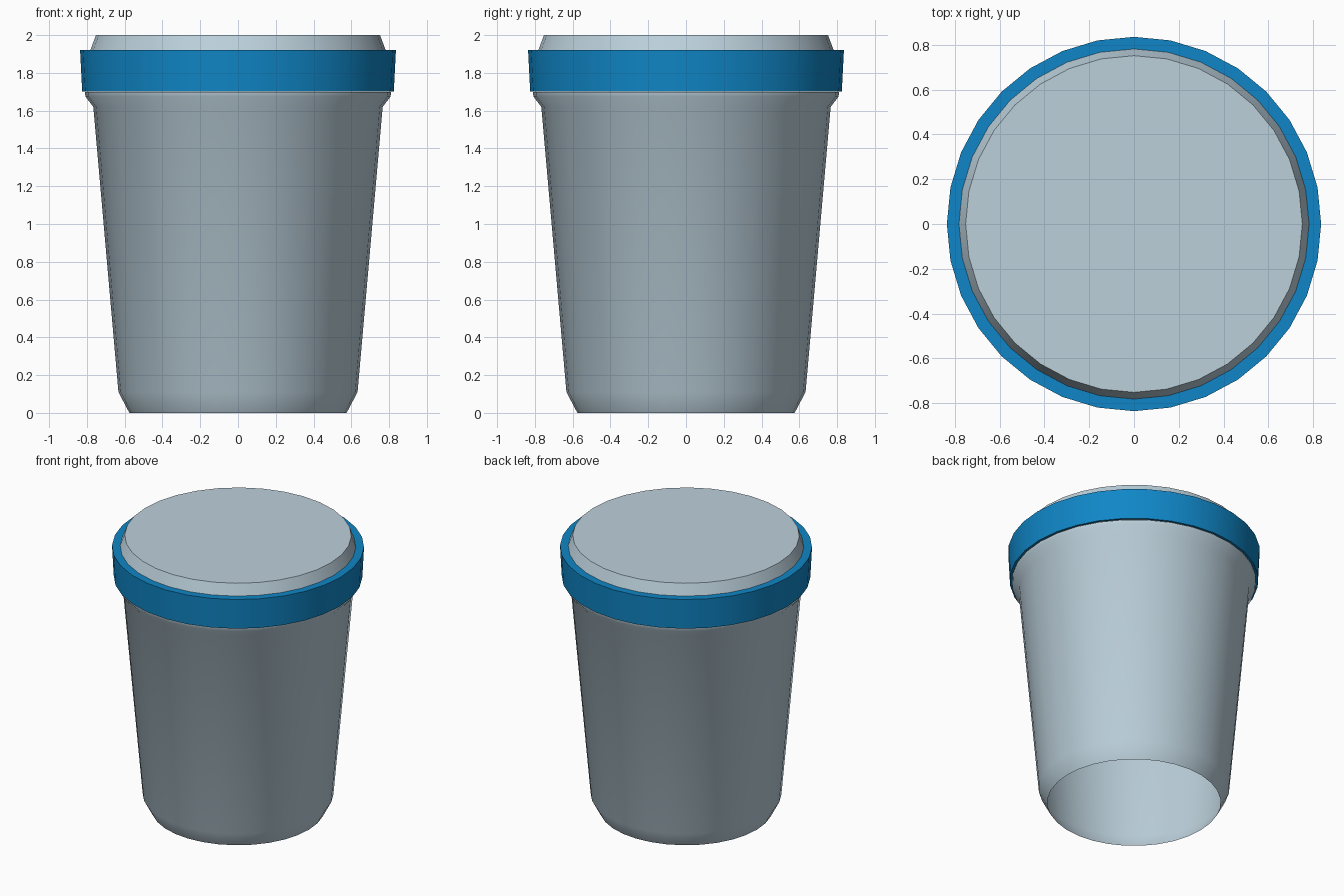
import bpy, bmesh, math

cube = bpy.data.objects.get("Cube")
if cube:
    bpy.data.objects.remove(cube, do_unlink=True)

SIDES = 32


def material(name, colour):
    mat = bpy.data.materials.new(name)
    mat.use_nodes = True
    mat.diffuse_color = colour
    mat.node_tree.nodes["Principled BSDF"].inputs["Base Color"].default_value = colour
    return mat


def lathe(name, profile, mat, cap_top=False):
    """Revolve (radius, height) points, listed bottom to top on the outside."""
    bm = bmesh.new()
    rings = []
    for r, z in profile:
        angles = [math.tau * i / SIDES for i in range(SIDES)]
        rings.append([bm.verts.new((r * math.cos(a), r * math.sin(a), z)) for a in angles])
    for low, high in zip(rings, rings[1:]):
        for i in range(SIDES):
            j = (i + 1) % SIDES
            bm.faces.new((low[i], low[j], high[j], high[i]))
    if cap_top:
        bm.faces.new(rings[-1])
    mesh = bpy.data.meshes.new(name)
    bm.to_mesh(mesh)
    bm.free()
    mesh.materials.append(mat)
    obj = bpy.data.objects.new(name, mesh)
    bpy.context.collection.objects.link(obj)
    bpy.ops.object.select_all(action="DESELECT")
    obj.select_set(True)
    bpy.context.view_layer.objects.active = obj
    bpy.ops.object.shade_smooth_by_angle(angle=math.radians(42))
    return obj


grey = material("pale blue grey", (0.5, 0.63, 0.71, 1))
blue = material("bright blue", (0.005, 0.24, 0.57, 1))

# Tapered cup, open underneath, flaring out below the band
lathe("cup_body", [(0.575, 0), (0.633, 0.11), (0.766, 1.62), (0.808, 1.675), (0.81, 1.7)], grey)

# Band around the rim with narrow ledges above and below
lathe("rim_band", [(0.81, 1.702), (0.825, 1.702), (0.836, 1.92), (0.782, 1.92)], blue)

# Shallow lid with a sloping edge
lathe("lid", [(0.782, 1.92), (0.752, 2.0)], grey, cap_top=True)
